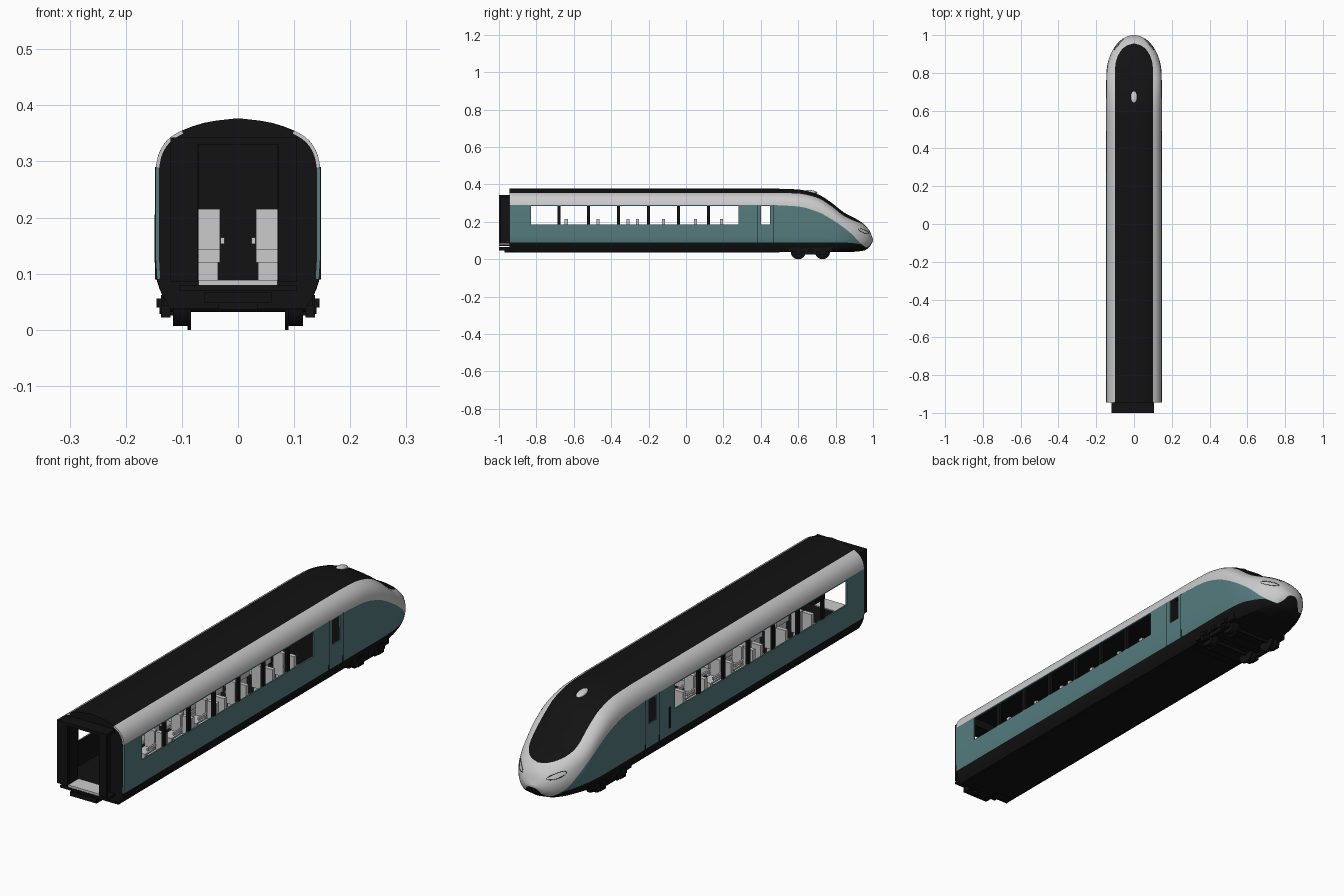
import bpy, bmesh, math

if "Cube" in bpy.data.objects:
    bpy.data.objects.remove(bpy.data.objects["Cube"])

def material(name, rgb):
    m = bpy.data.materials.new(name)
    m.diffuse_color = (*rgb, 1)
    m.use_nodes = True
    m.node_tree.nodes["Principled BSDF"].inputs["Base Color"].default_value = m.diffuse_color
    return m

WHITE = material("pale_grey", (0.72, 0.72, 0.72))
TEAL = material("teal", (0.09, 0.2, 0.21))
BLACK = material("black", (0.006, 0.006, 0.006))

def smooth(keys, t):
    """Monotone cubic interpolation through (t, value) keys."""
    if t <= keys[0][0]: return keys[0][1]
    if t >= keys[-1][0]: return keys[-1][1]
    d = [(b[1] - a[1]) / (b[0] - a[0]) for a, b in zip(keys, keys[1:])]
    m = [d[0]] + [0 if a * b <= 0 else 2 * a * b / (a + b) for a, b in zip(d, d[1:])] + [d[-1]]
    i = max(k for k in range(len(d)) if keys[k][0] <= t)
    h = keys[i + 1][0] - keys[i][0]
    u = (t - keys[i][0]) / h
    return ((2*u**3 - 3*u**2 + 1) * keys[i][1] + (u**3 - 2*u**2 + u) * h * m[i]
            + (3*u**2 - 2*u**3) * keys[i + 1][1] + (u**3 - u**2) * h * m[i + 1])

# body cross-section and the lengthwise lines that shape the nose and livery
PROFILE = [(.122, .04), (.138, .07), (.146, .10), (.147, .13), (.147, .28), (.143, .308),
           (.128, .336), (.1, .355), (.05, .371), (0, .377)]
TOP = [(.5, .377), (.6, .373), (.7, .35), (.77, .308), (.845, .25), (.935, .2), (.98, .155), (1, .108)]
BOTTOM = [(.9, .04), (.95, .046), (.98, .065), (1, .098)]
SHOULDER = [(.47, .29), (.6, .282), (.7, .255), (.8, .2), (.88, .14), (.935, .085), (.97, .062), (1, .1)]
SKIRT = [(.85, .09), (.935, .08), (.97, .06), (1, .1)]

arc = [0]
for a, b in zip(PROFILE, PROFILE[1:]):
    arc.append(arc[-1] + math.dist(a, b))
PX = [(s / arc[-1], p[0] / .147) for s, p in zip(arc, PROFILE)]
PH = [(s / arc[-1], (p[1] - .04) / .337) for s, p in zip(arc, PROFILE)]

def dome(y, y0, y1, w):
    return w if y <= y0 else w * math.sqrt(max(0, 1 - ((y - y0) / (y1 - y0)) ** 2))

def section(y, s):
    """Point (x, z) on the body at station y, s = 0 at the sill and 1 at the roof ridge."""
    b = min(1, max(0, (y - .7) / .3))
    b = .7 * b * b * (3 - 2 * b)
    a = math.pi / 2 * (-.6 + 1.6 * s)
    x = (1 - b) * smooth(PX, s) + b * math.cos(a)
    h = (1 - b) * smooth(PH, s) + b * (.5 + .5 * math.sin(a))
    zb, zt = smooth(BOTTOM, y), smooth(TOP, y)
    return x * dome(y, .78, 1, .147), zb + h * (zt - zb)

def bisect_s(test, lo=0.0, hi=1.0):
    for _ in range(24):
        mid = (lo + hi) / 2
        if test(mid): lo = mid
        else: hi = mid
    return (lo + hi) / 2

def s_at_z(y, z):
    return bisect_s(lambda s: section(y, s)[1] < z)

LEVELS = [0, .2, .475, .75, .975, 1]

def ring(y):
    zk = smooth(SKIRT, y)
    zs = max(smooth(SHOULDER, y), zk + .001)
    xr = dome(y, .82, .955, .1)
    sk = s_at_z(y, zk)
    ss = s_at_z(y, zs)
    sr = max(ss, bisect_s(lambda s: section(y, s)[0] > xr, .5, 1.0)) if xr > 1e-4 else 1.0
    S = [sk * i / 3 for i in range(3)]
    S += [s_at_z(y, zk + (zs - zk) * f) for f in LEVELS]
    S += [ss + (sr - ss) * i / 8 for i in range(1, 9)]
    S += [sr + (1 - sr) * i / 5 for i in range(1, 6)]
    pts = [section(y, s) for s in S]
    pts[-1] = (0, pts[-1][1])
    return [(0, smooth(BOTTOM, y))] + pts

def loft(name, rings, mats, pick, thickness):
    """Skin the right-hand half through the rings, then mirror and thicken inward."""
    bm = bmesh.new()
    V = [[bm.verts.new(p) for p in r] for r in rings]
    for i in range(len(V) - 1):
        for j in range(len(V[0]) - 1):
            mi = pick(i, j)
            if mi is not None:
                bm.faces.new((V[i][j], V[i+1][j], V[i+1][j+1], V[i][j+1])).material_index = mi
    bmesh.ops.remove_doubles(bm, verts=bm.verts, dist=.0006)
    me = bpy.data.meshes.new(name)
    bm.to_mesh(me); bm.free()
    for m in mats: me.materials.append(m)
    ob = bpy.data.objects.new(name, me)
    bpy.context.collection.objects.link(ob)
    mod = ob.modifiers.new("mirror", 'MIRROR')
    mod.merge_threshold = .0005
    sol = ob.modifiers.new("shell", 'SOLIDIFY')
    sol.thickness, sol.offset, sol.material_offset = thickness, -1, 2
    bpy.ops.object.select_all(action='DESELECT')
    ob.select_set(True)
    bpy.context.view_layer.objects.active = ob
    bpy.ops.object.convert(target='MESH')
    bpy.ops.object.shade_smooth_by_angle(angle=math.radians(35))
    return ob

def boxes(name, spans, mat=None, mirror=False):
    """One object made of boxes given as (x0, x1, y0, y1, z0, z1)."""
    bm = bmesh.new()
    if mirror:
        spans = list(spans) + [(-b[1], -b[0], *b[2:]) for b in spans]
    for x0, x1, y0, y1, z0, z1 in spans:
        for v in bmesh.ops.create_cube(bm, size=1)['verts']:
            v.co = ((x0+x1)/2 + v.co.x*(x1-x0), (y0+y1)/2 + v.co.y*(y1-y0), (z0+z1)/2 + v.co.z*(z1-z0))
    me = bpy.data.meshes.new(name)
    bm.to_mesh(me); bm.free()
    if mat: me.materials.append(mat)
    ob = bpy.data.objects.new(name, me)
    bpy.context.collection.objects.link(ob)
    return ob

# body shell with open windows
ys = [-.945, -.83, .28, .40, .45, .5] + [.5 + .028 * i for i in range(1, 10)]
ys += [.78 + .22 * math.sin(math.pi / 2 * i / 22) for i in range(23)]
def body_part(i, j):
    mid = (ys[i] + ys[i + 1]) / 2
    if j in (6, 7) and (-.83 < mid < .28 or .40 < mid < .45): return None
    return 2 if j < 4 or j >= 17 else 1 if j < 9 else 0
loft("body_shell", [[(x, y, z) for x, z in ring(y)] for y in ys], [WHITE, TEAL, BLACK], body_part, .006)

# end wall with gangway opening, and the inner bulkheads
def wall(name, y, ox, z0, z1):
    outer = [(x * .985, y, z - .002) for x, z in ring(y)]
    inner = [(min(x, ox), y, min(max(z, z0), z1)) for x, _, z in outer]
    loft(name, [inner, outer], [BLACK], lambda i, j: 0, .008)
wall("end_wall", -.944, .07, .085, .335)
wall("saloon_bulkhead", .31, .0, .085, .2)
wall("cab_bulkhead", .52, .0, .085, .2)

# gangway frame, step plate and coupler
boxes("gangway_frame", [(.072, .105, -1, -.99, .085, .343), (.07, .085, -.99, -.945, .085, .343)], BLACK, True)
boxes("gangway_lintel", [(-.105, .105, -1, -.945, .33, .343), (-.105, .105, -1, -.945, .07, .08)], BLACK)
boxes("gangway_side_panel", [(-.12, -.105, -1, -.945, .085, .343)], BLACK)
boxes("gangway_plate", [(-.07, .07, -.998, -.93, .08, .089)])
boxes("coupler", [(-.06, .06, -1, -.94, .048, .066), (-.035, .035, -.97, -.85, .036, .05)], BLACK)
boxes("underframe", [(-.115, .115, -.9, .5, .036, .045)], BLACK)
boxes("floor", [(-.138, .138, -.94, .75, .078, .085)], BLACK)

# window pillars, door seams, door handle slot
boxes("window_pillars", [(.135, .146, y - .008, y + .008, .18, .29)
      for y in (-.68, -.52, -.36, -.2, -.04, .12)], BLACK, True)
boxes("door_seams", [(.145, .1475, y - .0015, y + .0015, .09, .29) for y in (.38, .47)], BLACK, True)
boxes("door_panel_slot", [(-.1485, -.145, .31, .32, .12, .205)], BLACK)

# seats: each double seat is back, cushion, pedestal, and armrests
for n, (y, d) in enumerate([(-.64, -1), (-.47, -1), (-.31, -1), (-.26, 1), (-.12, 1), (.05, 1), (.19, 1)]):
    def along(a, b):
        return tuple(sorted((y + d * a, y + d * b)))
    parts = []
    for x0, x1 in ((.032, .076), (.082, .126)):
        parts += [(x0, x1, *along(-.008, .009), .12, .215),
                  (x0, x1, *along(-.005, .07), .12, .143)]
    parts += [(.036, .122, *along(.0, .06), .085, .12)]
    parts += [(x, x + .007, *along(0, .06), .153, .164) for x in (.024, .0755)]
    boxes("seat_row_%d" % (n + 1), parts, None, True)

# bogie wheels
def cylinder(name, r, x0, x1, y, z):
    bpy.ops.mesh.primitive_cylinder_add(vertices=32, radius=r, depth=x1 - x0,
        location=((x0 + x1) / 2, y, z), rotation=(0, math.pi / 2, 0))
    ob = bpy.context.object
    ob.name = name
    ob.data.materials.append(BLACK)
    bpy.ops.object.shade_smooth_by_angle()
for y in (.6, .73):
    cylinder("axle", .008, -.12, .12, y, .04)
    for s in (-1, 1):
        for part, r, a, b in (("wheel_flange", .04, .084, .09), ("wheel_tread", .033, .09, .116),
                              ("axle_cap", .012, .125, .14)):
            cylinder(part, r, *sorted((s * a, s * b)), y, .04)
boxes("bogie_frame", [(.116, .134, .545, .785, .042, .066), (.116, .13, .63, .70, .025, .05)]
      + [(.12, .137, y - .018, y + .018, .022, .062) for y in (.6, .73)]
      + [(.13, .145, y - .012, y + .012, .04, .056) for y in (.6, .665, .73)], BLACK, True)
boxes("bogie_bolster", [(-.12, .12, .64, .69, .036, .06)], BLACK)

# roof antenna
bpy.ops.mesh.primitive_uv_sphere_add(segments=24, ring_count=12, radius=1, location=(0, .672, .36))
ant = bpy.context.object
ant.name = "roof_antenna"
ant.scale = (.017, .032, .009)
ant.rotation_euler.x = -.2
bpy.ops.object.shade_smooth_by_angle()

# headlight outlines following the nose surface
for side in (-1, 1):
    cu = bpy.data.curves.new("headlight_rim", 'CURVE')
    cu.dimensions, cu.bevel_depth, cu.bevel_resolution = '3D', .001, 1
    sp = cu.splines.new('POLY')
    sp.points.add(27)
    sp.use_cyclic_u = True
    for k, p in enumerate(sp.points):
        a = 2 * math.pi * k / 28
        y = .95 + .028 * math.cos(a)
        z = .15 + .009 * math.sin(a) - .4 * (y - .95)
        x, z = section(y, s_at_z(y, z))
        p.co = (side * x, y, z, 1)
    cu.materials.append(BLACK)
    bpy.context.collection.objects.link(bpy.data.objects.new("headlight_rim", cu))
